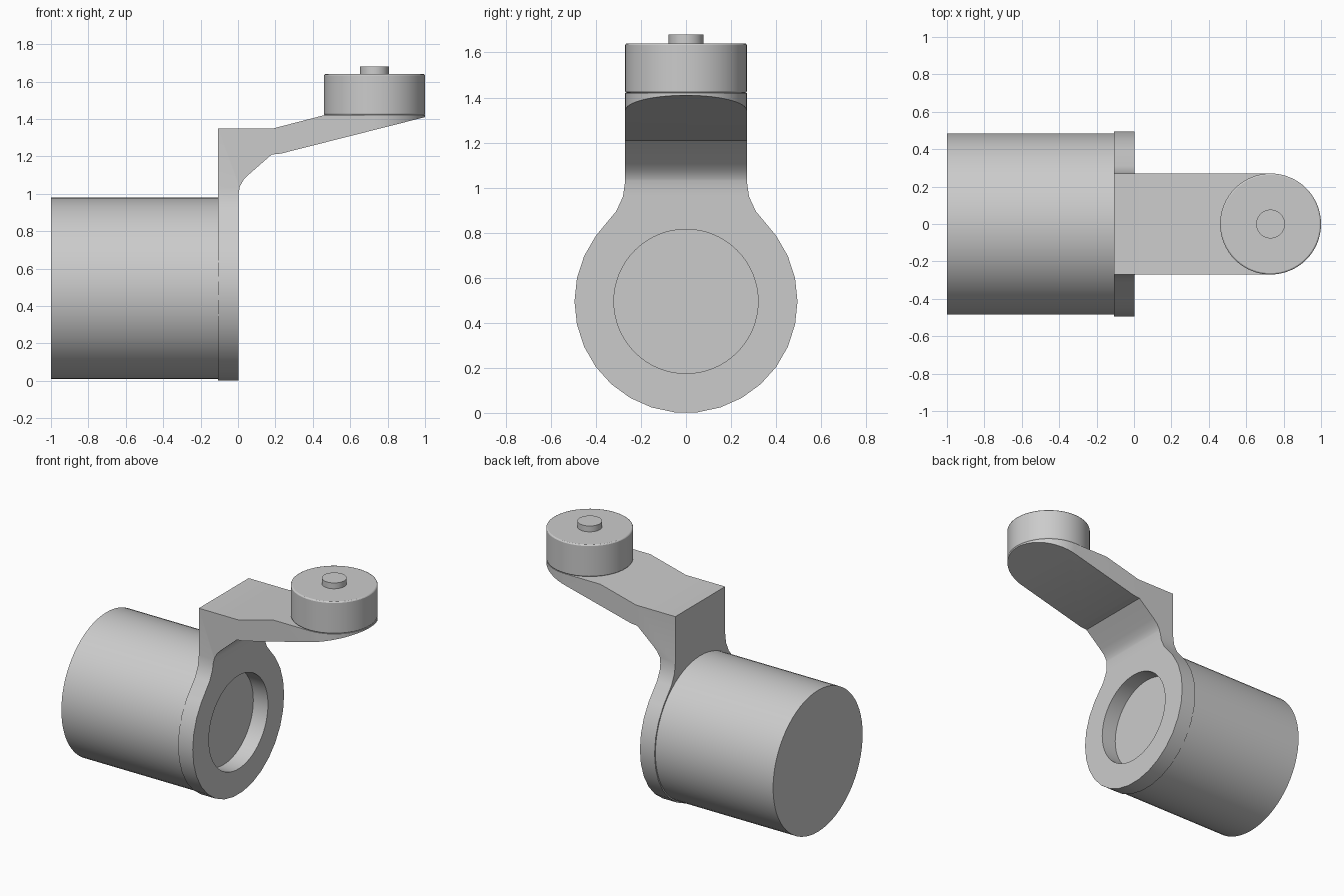
import bpy, bmesh
from math import sin, cos, radians
from mathutils import Vector

cube = bpy.data.objects.get("Cube")
if cube:
    bpy.data.objects.remove(cube)

grey = bpy.data.materials.new("plain grey")
grey.use_nodes = True
GREY = (0.6, 0.6, 0.6, 1)
grey.diffuse_color = GREY
grey.node_tree.nodes["Principled BSDF"].inputs["Base Color"].default_value = GREY


def prism(name, points, axis, start, end):
    """Extrude a closed 2D outline along an axis."""
    place = {"x": lambda a, b, d: (d, a, b),
             "y": lambda a, b, d: (a, d, b),
             "z": lambda a, b, d: (a, b, d)}[axis]
    bm = bmesh.new()
    face = bm.faces.new([bm.verts.new(place(a, b, start)) for a, b in points])
    new = bmesh.ops.extrude_face_region(bm, geom=[face])["geom"]
    shift = Vector(place(0, 0, end - start))
    bmesh.ops.translate(bm, vec=shift, verts=[g for g in new if isinstance(g, bmesh.types.BMVert)])
    bmesh.ops.recalc_face_normals(bm, faces=bm.faces)
    mesh = bpy.data.meshes.new(name)
    bm.to_mesh(mesh)
    bm.free()
    mesh.materials.append(grey)
    obj = bpy.data.objects.new(name, mesh)
    bpy.context.collection.objects.link(obj)
    return obj


def arc(a, b, radius, first, last, steps):
    return [(a + radius * cos(radians(first + (last - first) * i / steps)),
             b + radius * sin(radians(first + (last - first) * i / steps)))
            for i in range(steps + 1)]


def circle(a, b, radius, steps=64):
    return arc(a, b, radius, 0, 360, steps)[:-1]


def smooth(obj, angle=30):
    bpy.ops.object.select_all(action="DESELECT")
    obj.select_set(True)
    bpy.context.view_layer.objects.active = obj
    bpy.ops.object.shade_smooth_by_angle(angle=radians(angle))


def cut(obj, helper, operation):
    mod = obj.modifiers.new(operation.lower(), "BOOLEAN")
    mod.operation, mod.object, mod.solver = operation, helper, "EXACT"
    bpy.context.view_layer.objects.active = obj
    bpy.ops.object.modifier_apply(modifier=mod.name)
    bpy.data.objects.remove(helper)


AXIS_Z, PLATE_BACK, DRUM_X, HALF = 0.495, -0.108, 0.73, 0.27

# Large horizontal barrel
smooth(prism("barrel", circle(0, AXIS_Z, 0.485), "x", -1, PLATE_BACK))

# Bracket: side profile trimmed by the keyhole outline and the rounded arm end
bracket = prism("bracket", [
    (PLATE_BACK, -0.1), (0.003, -0.1), (0.003, 1.0), (0.01, 1.04), (0.03, 1.075),
    (0.06, 1.105), (0.18, 1.21), (0.23, 1.215), (1.02, 1.415), (1.02, 1.42),
    (0.46, 1.42), (0.19, 1.35), (PLATE_BACK, 1.35)], "y", -0.7, 0.7)

neck = [(0.31, 0.895), (0.28, 0.96), (HALF, 1.03), (HALF, 1.6)]
keyhole = arc(0, AXIS_Z, 0.495, -216, 36, 21) + neck + [(-y, z) for y, z in reversed(neck)]
cut(bracket, prism("keyhole_trim", keyhole, "x", -0.3, 1.2), "INTERSECT")

rounded = [(-0.3, -0.7), (0.3, -0.7)] + arc(DRUM_X, 0, HALF, -90, 90, 32) + [(0.3, 0.7), (-0.3, 0.7)]
cut(bracket, prism("arm_end_trim", rounded, "z", -0.3, 1.8), "INTERSECT")
cut(bracket, prism("window_cutter", circle(0, AXIS_Z, 0.32), "x", -0.3, 0.2), "DIFFERENCE")
smooth(bracket)

# Drum on the arm end, with a softened top rim
drum = prism("drum", circle(DRUM_X, 0, HALF), "z", 1.42, 1.64)
bevel = drum.modifiers.new("rim", "BEVEL")
bevel.width, bevel.segments, bevel.limit_method = 0.008, 2, "ANGLE"
bevel.angle_limit = radians(60)
smooth(drum)

# Small button on the drum
smooth(prism("button", circle(DRUM_X, 0, 0.077, 40), "z", 1.63, 1.68))
